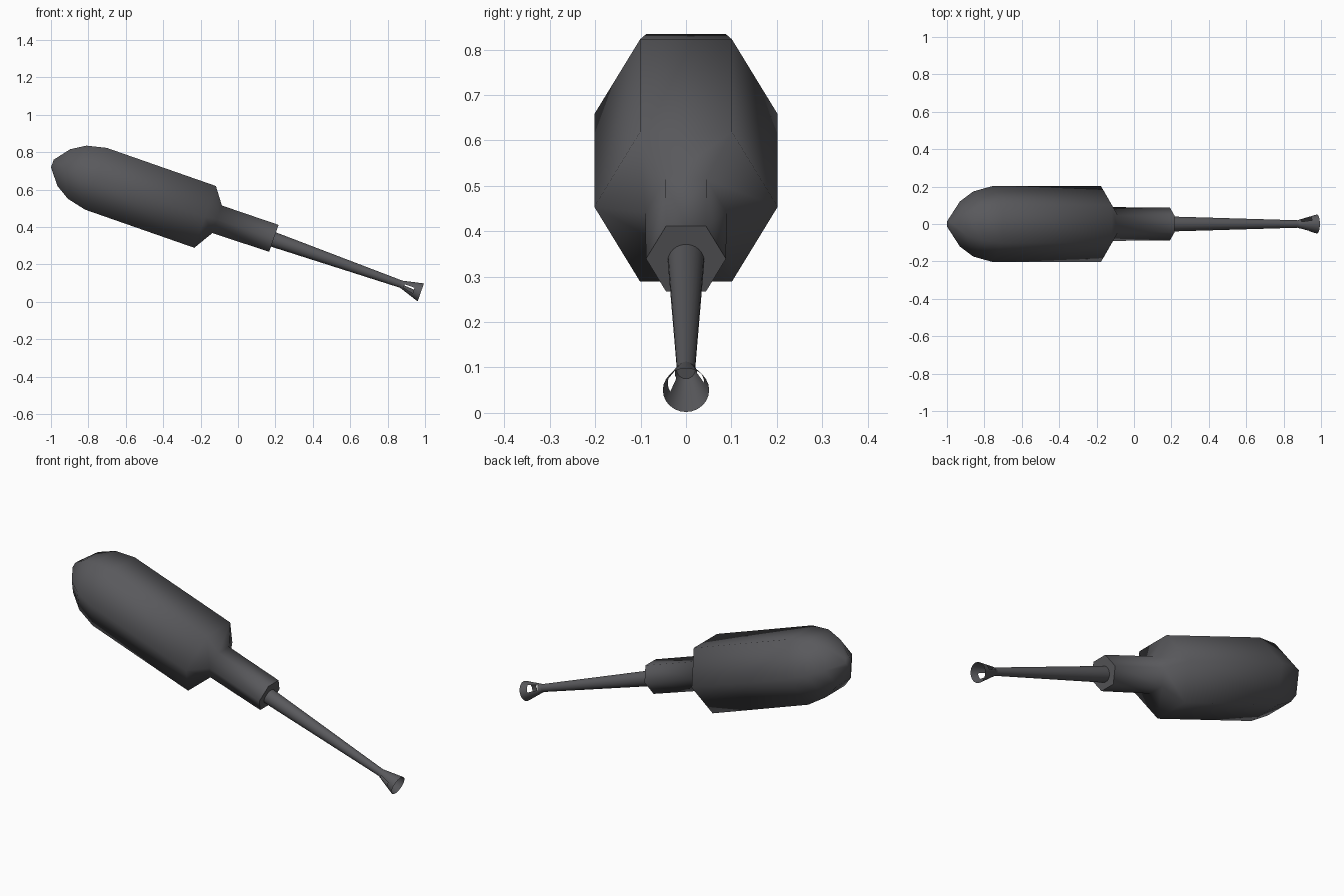
import bpy, bmesh, math
from mathutils import Vector

if "Cube" in bpy.data.objects:
    bpy.data.objects.remove(bpy.data.objects["Cube"])

# The tool leans in the XZ plane: D runs along it, U is its "up"
ANG = math.radians(19.25)
D = Vector((math.cos(ANG), 0, -math.sin(ANG)))
U = Vector((math.sin(ANG), 0, math.cos(ANG)))
Y = Vector((0, 1, 0))
ORIGIN = Vector((-0.176, 0, 0.454))

grey = bpy.data.materials.new("dark_grey")
grey.diffuse_color = (0.1, 0.1, 0.108, 1)
grey.use_nodes = True
grey.node_tree.nodes["Principled BSDF"].inputs["Base Color"].default_value = grey.diffuse_color


def loft(name, rings, sides, smooth, cap_start=True, cap_end=True, skip=None):
    """Rings are (distance along axis, offset up, radius)."""
    bm = bmesh.new()
    loops = []
    for t, off, r in rings:
        c = ORIGIN + D * t + U * off
        loops.append([bm.verts.new(c + Y * (r * math.cos(a)) + U * (r * math.sin(a)))
                      for a in (math.tau * i / sides for i in range(sides))])
    for k in range(len(loops) - 1):
        for i in range(sides):
            if skip and skip(k, (i + 0.5) * 360 / sides):
                continue
            j = (i + 1) % sides
            bm.faces.new((loops[k][i], loops[k + 1][i], loops[k + 1][j], loops[k][j]))
    if cap_start:
        bm.faces.new(loops[0])
    if cap_end:
        bm.faces.new(loops[-1][::-1])
    bm.normal_update()
    bmesh.ops.recalc_face_normals(bm, faces=bm.faces)
    me = bpy.data.meshes.new(name)
    bm.to_mesh(me)
    bm.free()
    me.materials.append(grey)
    ob = bpy.data.objects.new(name, me)
    bpy.context.collection.objects.link(ob)
    bpy.ops.object.select_all(action='DESELECT')
    ob.select_set(True)
    bpy.context.view_layer.objects.active = ob
    bpy.ops.object.shade_smooth_by_angle(angle=math.radians(smooth))
    return ob


# Six-sided grip with domed butt, stepping down to the collar
loft("handle", [(-0.865, 0, 0.025), (-0.80, 0, 0.12), (-0.724, 0, 0.174),
                (-0.618, 0, 0.202), (0, 0, 0.202),
                (0.065, 0.009, 0.09), (0.385, 0.013, 0.088)], 6, 66)

# Round tapering shaft
loft("shaft", [(0.36, 0.0065, 0.041), (1.109, 0.006, 0.02)], 24, 40)


# Hollow flared tip with a window in each side
def window(k, deg):
    return k == 1 and (deg < 60 or 165 < deg < 210)


def flare(f):
    return (1.109 + 0.113 * f, 0.006 - 0.007 * f, 0.02 + 0.031 * f)


loft("flared_tip", [flare(0), flare(0.15), flare(0.65), flare(1)], 24, 40,
     cap_start=False, cap_end=False, skip=window)
